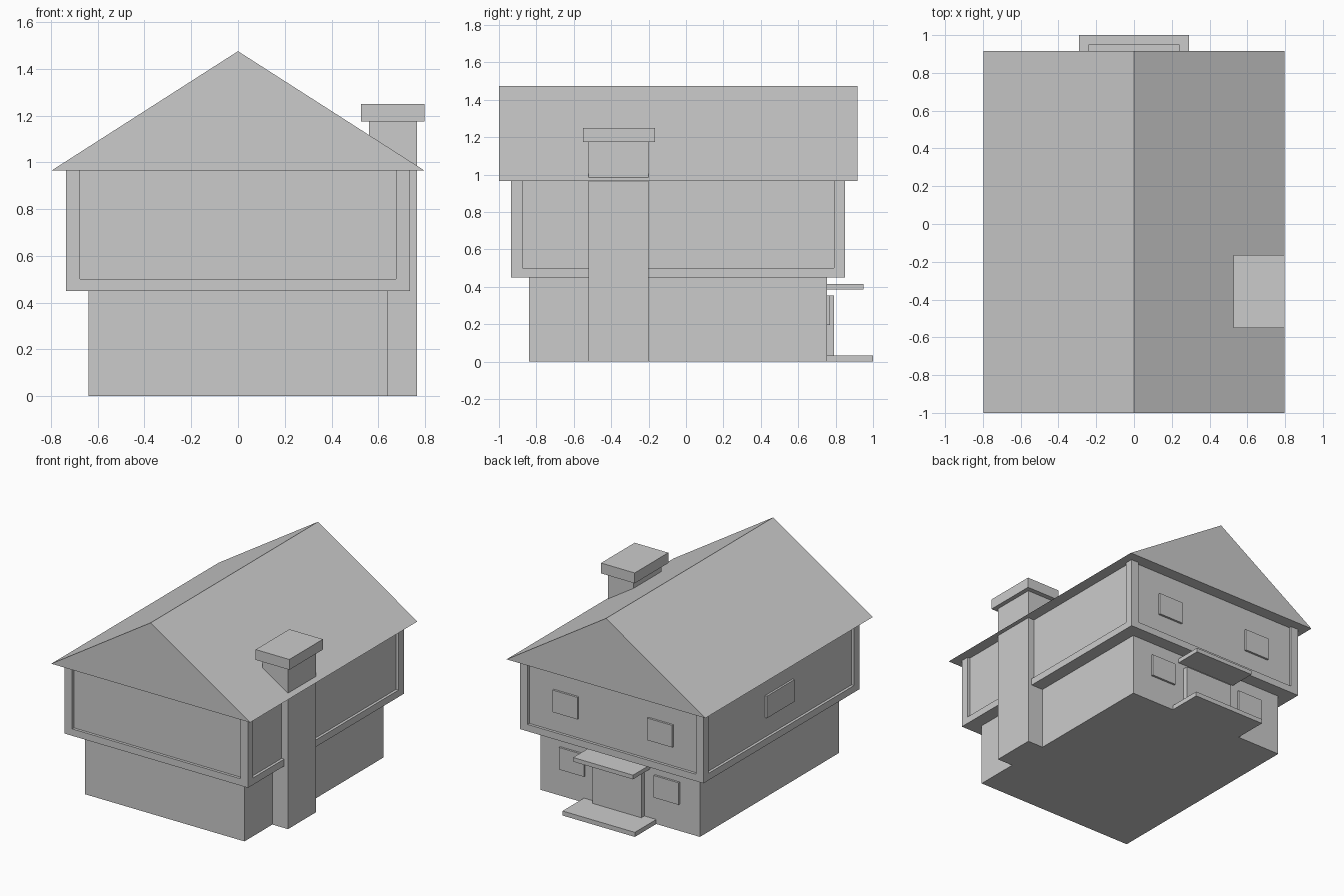
import bpy

cube = bpy.data.objects.get("Cube")
if cube:
    bpy.data.objects.remove(cube, do_unlink=True)

# One plain colour for the whole house
grey = bpy.data.materials.new("light_grey")
grey.use_nodes = True
grey.diffuse_color = (0.6, 0.6, 0.6, 1)
grey.node_tree.nodes["Principled BSDF"].inputs["Base Color"].default_value = grey.diffuse_color


def add_mesh(name, verts, faces):
    mesh = bpy.data.meshes.new(name)
    mesh.from_pydata(verts, [], faces)
    mesh.materials.append(grey)
    obj = bpy.data.objects.new(name, mesh)
    bpy.context.collection.objects.link(obj)
    return obj


def extrude_y(name, profile, y0, y1):
    """Solid from an (x, z) profile, anticlockwise seen from the front."""
    n = len(profile)
    verts = [(x, y, z) for y in (y0, y1) for x, z in profile]
    faces = [tuple(range(n)), tuple(reversed(range(n, 2 * n)))]
    for i in range(n):
        j = (i + 1) % n
        faces.append((i, i + n, j + n, j))
    return add_mesh(name, verts, faces)


def box(name, xs, ys, zs):
    profile = [(xs[0], zs[0]), (xs[1], zs[0]), (xs[1], zs[1]), (xs[0], zs[1])]
    return extrude_y(name, profile, *ys)


# Storeys: the upper one overhangs, with walls set back behind a sill and posts
EAVE, FLOOR, SILL = 0.965, 0.45, 0.5
X, FRONT, BACK = 0.735, -0.935, 0.85
POST, RECESS = 0.06, 0.02
GROUND_BACK = 0.755
box("lower_walls", (-0.64, 0.64), (-0.84, GROUND_BACK), (0, FLOOR))
box("upper_sill", (-X, X), (FRONT, BACK), (FLOOR, SILL))
box("upper_walls", (-X + RECESS, X - RECESS), (FRONT + RECESS, BACK - RECESS), (SILL, EAVE))
for side, x in (("right", -X), ("left", X - POST)):
    for end, y in (("front", FRONT), ("back", BACK - POST)):
        box(f"{end}_{side}_corner_post", (x, x + POST), (y, y + POST), (SILL, EAVE))

# Gabled roof
extrude_y("roof", [(-0.797, EAVE), (0.797, EAVE), (0, 1.475)], -1.0, 0.917)

# Chimney
box("chimney_stack", (0.56, 0.765), (-0.52, -0.2), (0, 1.175))
box("chimney_cap", (0.527, 0.797), (-0.55, -0.165), (1.175, 1.25))

# Entrance on the back wall
box("door_step", (-0.29, 0.29), (GROUND_BACK, 1.0), (0, 0.033))
box("door", (-0.195, 0.195), (GROUND_BACK, 0.79), (0.033, 0.355))
box("door_canopy", (-0.24, 0.24), (GROUND_BACK, 0.95), (0.385, 0.415))

# Windows: four at the back, one on the right side
for side, x in (("right", -0.38), ("left", 0.38)):
    for level, wall, z in (("lower", GROUND_BACK, 0.195), ("upper", BACK - RECESS, 0.64)):
        box(f"{level}_{side}_window", (x - 0.1, x + 0.1), (wall, wall + 0.015), (z, z + 0.16))
box("side_window", (-X + 0.005, -X + RECESS), (-0.2, 0.115), (0.64, 0.80))
